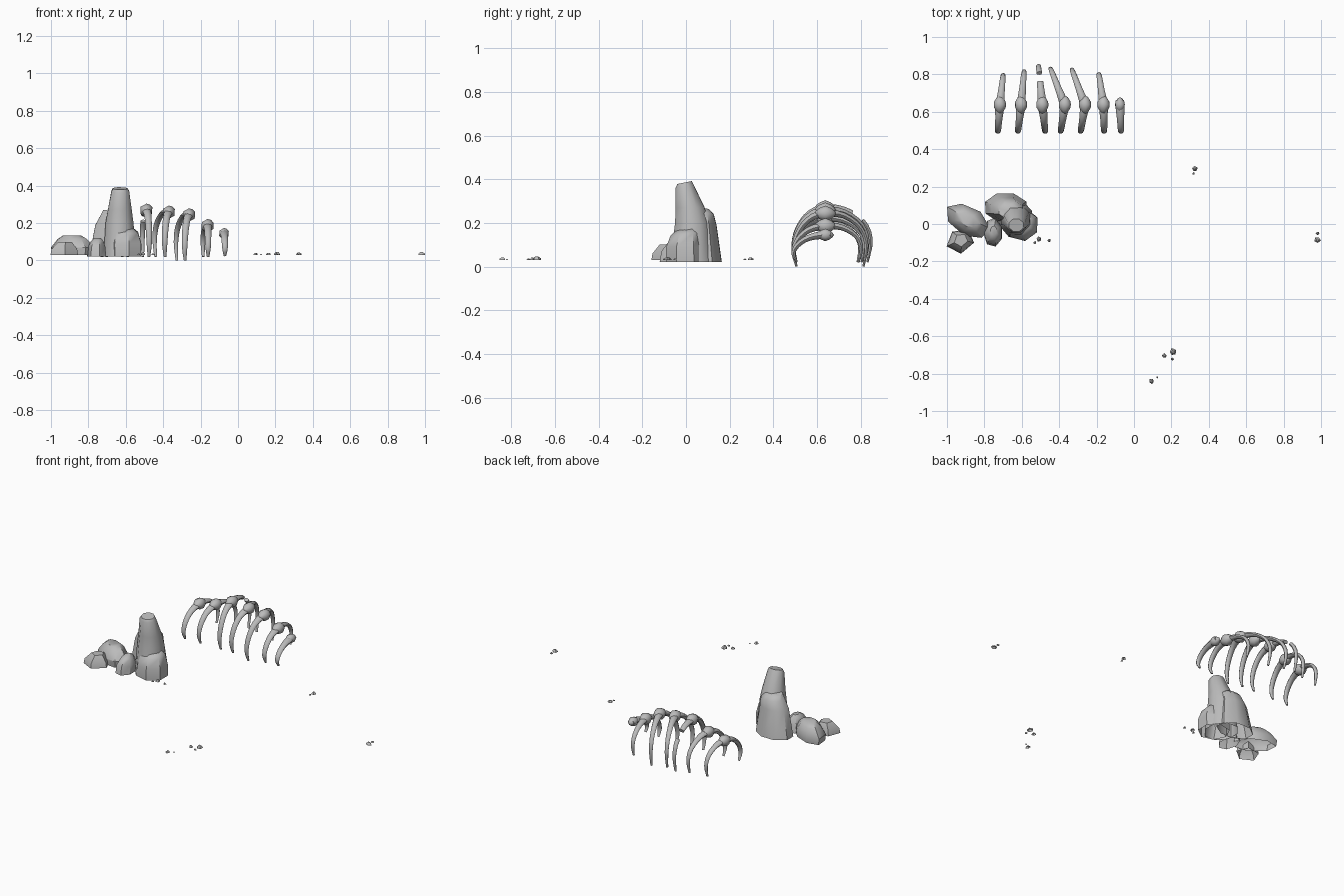
import bpy, bmesh, math, random
from mathutils import Vector

random.seed(4)
cube = bpy.data.objects.get("Cube")
if cube:
    bpy.data.objects.remove(cube, do_unlink=True)

grey = bpy.data.materials.new("stone_grey")
grey.use_nodes = True
GREY = (0.5, 0.5, 0.5, 1)
grey.diffuse_color = GREY
grey.node_tree.nodes["Principled BSDF"].inputs["Base Color"].default_value = GREY


def finish(name, bm, angle):
    mesh = bpy.data.meshes.new(name)
    bm.to_mesh(mesh)
    bm.free()
    mesh.materials.append(grey)
    obj = bpy.data.objects.new(name, mesh)
    bpy.context.collection.objects.link(obj)
    bpy.ops.object.select_all(action="DESELECT")
    obj.select_set(True)
    bpy.context.view_layer.objects.active = obj
    bpy.ops.object.shade_smooth_by_angle(angle=math.radians(angle))


def skin(bm, rings, closed_start):
    """Join rings of points into a tube; the first end may stay open."""
    loops = [[bm.verts.new(p) for p in ring] for ring in rings]
    n = len(loops[0])
    for a, b in zip(loops, loops[1:]):
        for i in range(n):
            j = (i + 1) % n
            bm.faces.new((a[i], a[j], b[j], b[i]))
    bm.faces.new(loops[-1])
    if closed_start:
        bm.faces.new(loops[0][::-1])
        bmesh.ops.recalc_face_normals(bm, faces=bm.faces)


def smooth_point(pts, t):
    """Catmull-Rom point at t along the list."""
    i = min(int(t), len(pts) - 2)
    u = t - i
    a, b, c, d = (Vector(pts[min(max(k, 0), len(pts) - 1)]) for k in range(i - 1, i + 3))
    return 0.5 * (2 * b + (c - a) * u + (2 * a - 5 * b + 4 * c - d) * u * u
                  + (3 * b - a - 3 * c + d) * u ** 3)


# Rib arch: distance from the spine, height fraction, half width, half thickness
ARCH = [(-.128, 0, .007, .005), (-.143, .28, .014, .009), (-.125, .6, .017, .012),
        (-.075, .88, .019, .014), (0, 1, .024, .018), (.095, .96, .018, .013),
        (.175, .73, .015, .011), (.205, .4, .012, .009), (.19, 0, .007, .005)]


def rib(name, x, top, front, back, reach, start, end, lift):
    steps = max(3, int((end - start) * 3))
    samples = [smooth_point(ARCH, start + (end - start) * i / steps) for i in range(steps + 1)]
    pts = []
    for s in samples:
        y, f = s[0], s[1]
        lean = front * y / -.13 if y < 0 else back * y / .2
        yy = y * reach / .205 if y > 0 else y
        pts.append(Vector((x + lean, .635 + yy, lift + (top - lift) * f)))
    rings = []
    for i, p in enumerate(pts):
        along = (pts[min(i + 1, steps)] - pts[max(i - 1, 0)]).normalized()
        out = along.cross(Vector((1, 0, 0))).normalized()
        side = out.cross(along)
        w, h = samples[i][2], samples[i][3]
        rings.append([p + side * w * math.cos(k * math.pi / 4) + out * h * math.sin(k * math.pi / 4)
                      for k in range(8)])
    bm = bmesh.new()
    skin(bm, rings, True)
    finish(name, bm, 50)


def vertebra(name, x, z, size):
    bm = bmesh.new()
    bmesh.ops.create_icosphere(bm, subdivisions=2, radius=1)
    for v in bm.verts:
        pinch = 1 - .3 * abs(v.co.y)
        v.co = Vector((x + v.co.x * .036 * size * pinch, .638 + v.co.y * .05 * size,
                       z + v.co.z * .036 * size * pinch))
    finish(name, bm, 50)


# Rib cage: x, top, front lean, back lean, back reach, end of the arch, foot height
RIBS = [(-.717, .195, -.010, .017, .163, 8, .02), (-.604, .22, -.015, .016, .183, 8, .02),
        (-.49, .268, .014, -.02, .212, 5.3, .02), (-.37, .258, -.02, -.074, .197, 8, .02),
        (-.262, .243, -.021, -.068, .192, 8, 0), (-.163, .186, .003, -.024, .168, 8, .02),
        (-.075, .145, .005, -.01, .17, 4.35, .025)]
for n, (x, top, front, back, reach, end, lift) in enumerate(RIBS, 1):
    rib(f"rib_{n}", x, top, front, back, reach, 0, end, lift)
    vertebra(f"vertebra_{n}", x, top, .8 if n == 7 else 1)
rib("broken_rib_end", -.49, .268, .014, -.02, .212, 5.85, 8, .02)


def stone(name, rings, sides=7, jitter=.06, turn=0, angle=40):
    """Hollow rock lofted upward through rings of (z, x, y, half x, half y, tilt)."""
    fit = 1 / math.cos(math.pi / sides)
    spread = [fit * (1 + random.uniform(-jitter, jitter)) for _ in range(sides)]
    loops = []
    for z, x, y, rx, ry, tilt in rings:
        loop = []
        for k in range(sides):
            a = 2 * math.pi * (k + .5) / sides
            px, py = rx * spread[k] * math.cos(a), ry * spread[k] * math.sin(a)
            loop.append(Vector((x + px * math.cos(turn) - py * math.sin(turn),
                                y + px * math.sin(turn) + py * math.cos(turn), z + tilt * py)))
        loops.append(loop)
    bm = bmesh.new()
    skin(bm, loops, False)
    finish(name, bm, angle)


# Rock cluster
stone("tall_pillar", [(.02, -.633, .03, .088, .1, 0), (.2, -.635, .03, .075, .078, 0),
                      (.27, -.633, .02, .064, .066, 0), (.37, -.63, -.006, .048, .04, .2),
                      (.385, -.63, -.006, .04, .033, .2)], 8, .03, 0, 50)
stone("rear_pillar", [(.02, -.687, .088, .11, .076, 0), (.19, -.68, .08, .084, .06, 0),
                      (.245, -.665, .075, .068, .052, -.1), (.268, -.672, .068, .05, .036, -.1)],
      8, .03, 0, 50)
stone("front_boulder", [(.02, -.603, -.003, .082, .08, 0), (.09, -.603, -.005, .083, .078, 0),
                        (.15, -.605, 0, .068, .064, .1), (.17, -.61, .005, .05, .045, .1)], 7)
stone("long_boulder", [(.03, -.89, .017, .113, .066, 0), (.07, -.89, .017, .118, .07, 0),
                       (.115, -.89, .022, .08, .048, 0), (.133, -.89, .022, .05, .03, 0)],
      7, .06, -.6)
stone("corner_boulder", [(.03, -.928, -.088, .062, .054, 0), (.06, -.928, -.088, .058, .05, 0),
                         (.1, -.925, -.085, .03, .028, 0)], 5, .06, .4)
stone("middle_boulder", [(.02, -.752, -.045, .047, .07, 0), (.07, -.752, -.045, .044, .062, 0),
                         (.105, -.75, -.04, .03, .043, 0), (.12, -.75, -.035, .016, .022, 0)], 7)

# Scattered pebbles: x, y, radius
PEBBLES = [(.325, .295, .012), (.318, .27, .006), (.98, -.085, .014), (.982, -.05, .008),
           (.208, -.685, .016), (.163, -.705, .011), (.204, -.722, .007), (.095, -.84, .011),
           (.124, -.82, .004), (-.508, -.08, .012), (-.455, -.088, .008), (-.53, -.1, .007)]
for n, (x, y, r) in enumerate(PEBBLES, 1):
    stone(f"pebble_{n}", [(.03, x, y, r, r, 0), (.03 + r * .5, x, y, r * .9, r * .8, 0),
                          (.03 + r, x, y, r * .4, r * .35, 0)], 5, .2, n)
